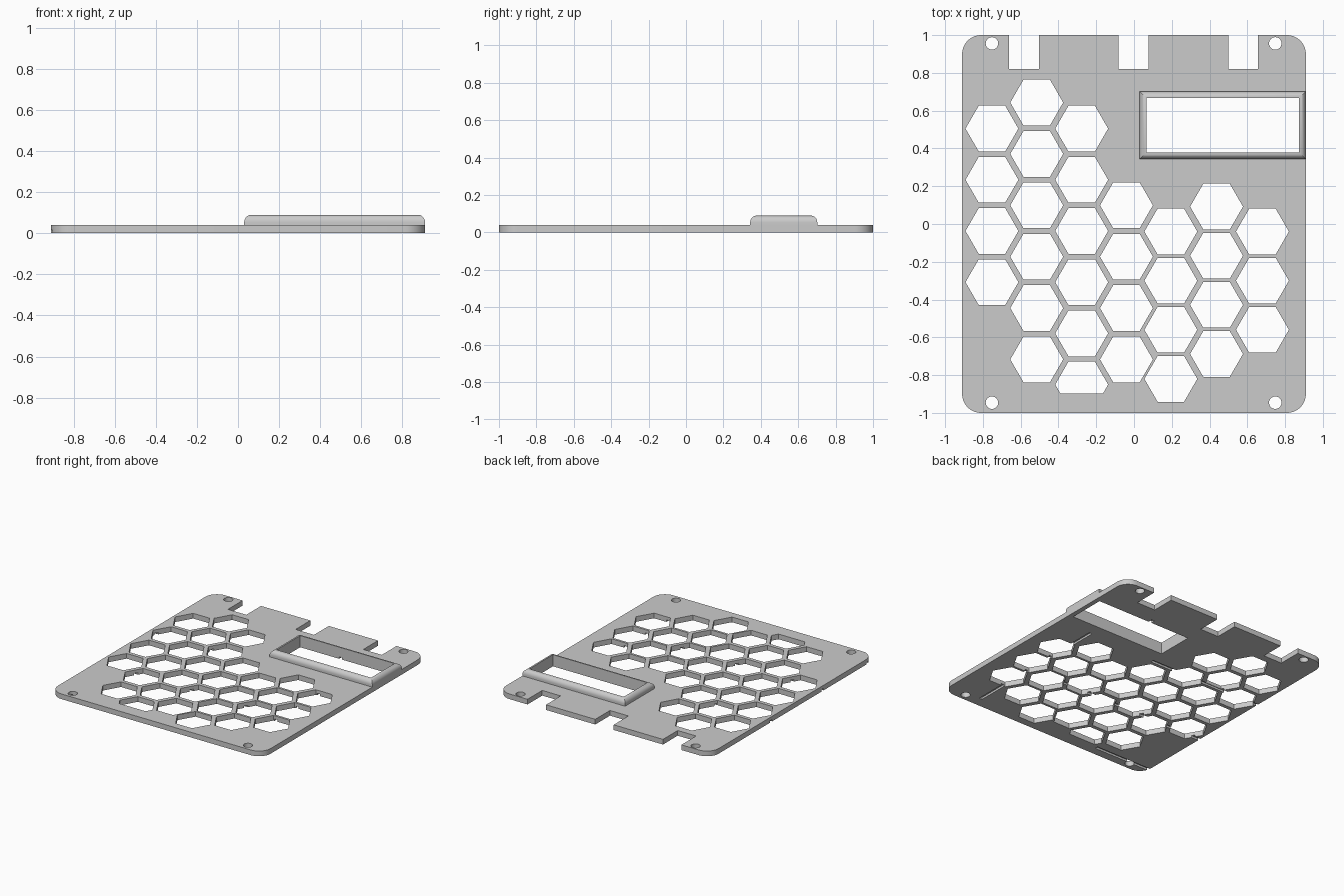
import bpy
import bmesh
from math import cos, sin, pi, radians

cube = bpy.data.objects.get("Cube")
if cube:
    bpy.data.objects.remove(cube, do_unlink=True)

THICK = 0.04
HALF_X, HALF_Y = 0.91, 1.0

grey = bpy.data.materials.new("plain_grey")
grey.use_nodes = True
colour = (0.6, 0.6, 0.6, 1)
grey.diffuse_color = colour
grey.node_tree.nodes["Principled BSDF"].inputs["Base Color"].default_value = colour


def prism(bm, points, z0, z1):
    """Closed prism from a counter-clockwise outline."""
    low = [bm.verts.new((x, y, z0)) for x, y in points]
    high = [bm.verts.new((x, y, z1)) for x, y in points]
    bm.faces.new(low[::-1])
    bm.faces.new(high)
    n = len(points)
    for i in range(n):
        j = (i + 1) % n
        bm.faces.new((low[i], low[j], high[j], high[i]))


def disc(cx, cy, r, n):
    return [(cx + r * cos(2 * pi * i / n), cy + r * sin(2 * pi * i / n)) for i in range(n)]


def rect(x0, x1, y0, y1):
    return [(x0, y0), (x1, y0), (x1, y1), (x0, y1)]


def make_object(name, bm):
    bmesh.ops.recalc_face_normals(bm, faces=bm.faces)
    mesh = bpy.data.meshes.new(name)
    bm.to_mesh(mesh)
    bm.free()
    mesh.materials.append(grey)
    obj = bpy.data.objects.new(name, mesh)
    bpy.context.collection.objects.link(obj)
    return obj


def activate(obj):
    bpy.ops.object.select_all(action="DESELECT")
    obj.select_set(True)
    bpy.context.view_layer.objects.active = obj


def cut(target, name, outlines, z0, z1):
    """Subtract a group of prisms from the target."""
    bm = bmesh.new()
    for points in outlines:
        prism(bm, points, z0, z1)
    cutter = make_object(name, bm)
    cutter.hide_render = True
    mod = target.modifiers.new(name, "BOOLEAN")
    mod.operation = "DIFFERENCE"
    mod.solver = "EXACT"
    mod.object = cutter
    activate(target)
    bpy.ops.object.modifier_apply(modifier=mod.name)
    bpy.data.objects.remove(cutter, do_unlink=True)


# Plate with rounded corners
R, STEPS = 0.1, 10
outline = []
for k, (sx, sy) in enumerate([(1, 1), (-1, 1), (-1, -1), (1, -1)]):
    for i in range(STEPS + 1):
        a = pi / 2 * (k + i / STEPS)
        outline.append((sx * (HALF_X - R) + R * cos(a), sy * (HALF_Y - R) + R * sin(a)))
bm = bmesh.new()
prism(bm, outline, 0, THICK)
plate = make_object("plate", bm)

# Honeycomb columns: x, top centre y, spacing, count
columns = [
    (-0.752, 0.505, 0.271, 4),
    (-0.515, 0.643, 0.272, 6),
    (-0.277, 0.505, 0.271, 6),
    (-0.04, 0.099, 0.272, 4),
    (0.195, -0.04, 0.26, 4),
    (0.437, 0.092, 0.26, 4),
    (0.68, -0.04, 0.26, 3),
]
openings = []
for x, top, step, count in columns:
    for i in range(count):
        openings.append(disc(x, top - i * step, 0.14, 6))

# The lowest cell of the third column ends in a straight edge
floor_y = -0.897
cell = 4 + 6 + 5
cx, cy = columns[2][0], columns[2][1] - 5 * columns[2][2]
side = 0.14 - (cy - floor_y) / 3 ** 0.5
openings[cell] = disc(cx, cy, 0.14, 6)[:4] + [(cx - side, floor_y), (cx + side, floor_y)]

# Screw holes, back edge notches and display window
for x in (-0.752, 0.748):
    for y in (-0.946, 0.956):
        openings.append(disc(x, y, 0.033, 32))
for x in (-0.582, -0.002, 0.578):
    openings.append(rect(x - 0.079, x + 0.079, 0.82, 1.1))
WIN = (0.03, 0.91, 0.343, 0.702)
RIM = 0.036
openings.append(rect(WIN[0] + RIM, WIN[1] - RIM, WIN[2] + RIM, WIN[3] - RIM))
cut(plate, "openings", openings, -0.1, 0.1)

# Shallow wire grooves on the underside
cut(plate, "grooves", [
    rect(-1, 0.05, 0.245, 0.27),
    rect(-1, 0.5, -0.385, -0.36),
    rect(-1, -0.43, -0.935, -0.91),
    rect(0.62, 0.645, -0.92, 0.28),
    rect(0.4, 0.425, 0.6, 0.7),
], -0.05, 0.015)

# Raised display frame with a rounded outer edge
TOP = 0.09
profile = [(0, THICK)]
for i in range(9):
    a = pi / 2 * i / 8
    profile.append((RIM * (1 - cos(a)), TOP - RIM + RIM * sin(a)))
profile.append((RIM, THICK))
bm = bmesh.new()
rings = []
for d, z in profile:
    corners = rect(WIN[0] + d, WIN[1] - d, WIN[2] + d, WIN[3] - d)
    rings.append([bm.verts.new((x, y, z)) for x, y in corners])
for a, b in zip(rings, rings[1:] + rings[:1]):
    for i in range(4):
        j = (i + 1) % 4
        bm.faces.new((a[i], a[j], b[j], b[i]))
frame = make_object("display_frame", bm)

for obj in (plate, frame):
    activate(obj)
    bpy.ops.object.shade_smooth_by_angle(angle=radians(30))
